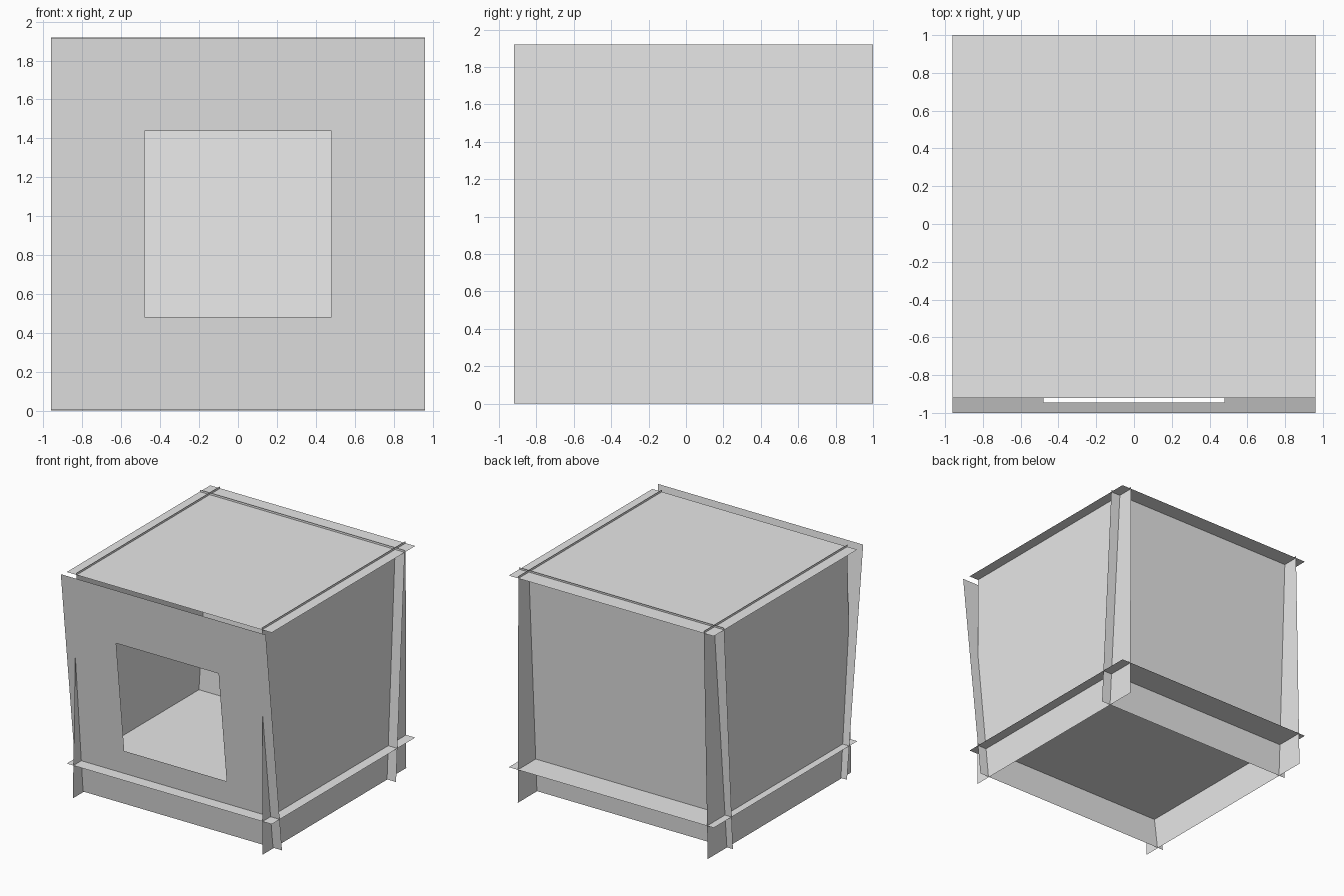
import bpy
import bmesh
from mathutils import Vector

cube = bpy.data.objects.get("Cube")
if cube:
    bpy.data.objects.remove(cube, do_unlink=True)

SIZE = 1.92       # side of every square sheet
H = SIZE / 2

grey = bpy.data.materials.new("light_grey")
grey.use_nodes = True
colour = (0.8, 0.8, 0.8, 1)
grey.diffuse_color = colour
grey.node_tree.nodes["Principled BSDF"].inputs["Base Color"].default_value = colour


def sheet(name, centre, across, up, hole=0.0):
    """Thin square sheet spanned by two directions, with an optional square opening."""
    across, up, centre = Vector(across).normalized(), Vector(up).normalized(), Vector(centre)
    bm = bmesh.new()

    def ring(r):
        return [bm.verts.new(centre + across * (sx * r) + up * (sz * r))
                for sx, sz in ((-1, -1), (1, -1), (1, 1), (-1, 1))]

    outer = ring(H)
    if hole:
        inner = ring(hole)
        for i in range(4):
            j = (i + 1) % 4
            bm.faces.new((outer[i], outer[j], inner[j], inner[i]))
    else:
        bm.faces.new(outer)
    mesh = bpy.data.meshes.new(name)
    bm.to_mesh(mesh)
    bm.free()
    mesh.materials.append(grey)
    obj = bpy.data.objects.new(name, mesh)
    bpy.context.collection.objects.link(obj)
    return obj


X, Y = (1, 0, 0), (0, 1, 0)

# Leaning front wall with a square opening, and the gently leaning back wall
sheet("front_wall", (0, -0.891, H), X, (0, -0.217, 1.907), hole=H / 2)
sheet("back_wall", (0, 0.802, H), (-1, 0, 0), (0, 0.117, 1.916))

# Side walls, shifted back from the front
sheet("right_wall", (0.873, 0.04, H), Y, (-0.006, 0, SIZE))
sheet("left_wall", (-0.885, 0.04, H), (0, -1, 0), (0.037, 0, SIZE))

# Raised floor and roof
sheet("floor", (0, 0.04, 0.28), X, Y)
sheet("roof", (0, 0.04, 1.902), X, Y)
